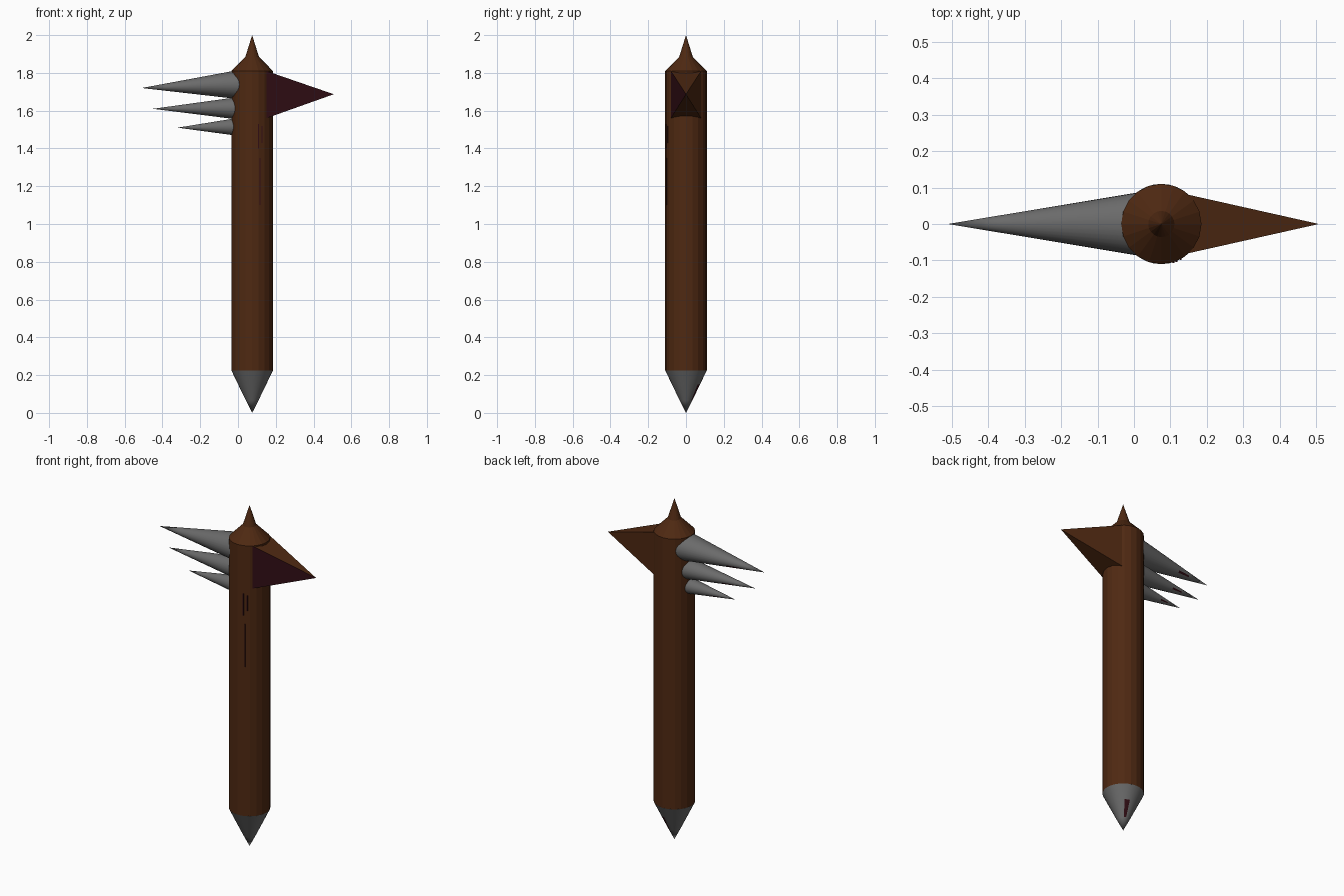
import bpy, bmesh, math
from mathutils import Vector

if "Cube" in bpy.data.objects:
    bpy.data.objects.remove(bpy.data.objects["Cube"])

CX = 0.075  # shaft axis

def material(name, rgb):
    m = bpy.data.materials.new(name)
    m.diffuse_color = (*rgb, 1)
    m.use_nodes = True
    m.node_tree.nodes["Principled BSDF"].inputs["Base Color"].default_value = m.diffuse_color
    return m

WOOD = material("dark_wood", (0.078, 0.022, 0.006))
STEEL = material("steel_grey", (0.145, 0.145, 0.145))
STAIN = material("dark_red_stain", (0.030, 0.004, 0.007))

def finish(name, bm, mats, stain=None, smooth=None):
    bmesh.ops.recalc_face_normals(bm, faces=bm.faces)
    bm.normal_update()
    if stain:
        for f in bm.faces:
            if stain(f.calc_center_median(), f.normal):
                f.material_index = 1
    me = bpy.data.meshes.new(name)
    bm.to_mesh(me)
    bm.free()
    ob = bpy.data.objects.new(name, me)
    bpy.context.collection.objects.link(ob)
    for m in mats:
        me.materials.append(m)
    if smooth:
        bpy.ops.object.select_all(action='DESELECT')
        ob.select_set(True)
        bpy.context.view_layer.objects.active = ob
        bpy.ops.object.shade_smooth_by_angle(angle=math.radians(smooth))
    return ob

def rings(profile, sides):
    """Surface through (centre, axis u, axis v) rings; zero axes make a point."""
    bm = bmesh.new()
    rows = []
    for c, u, v in profile:
        c, u, v = Vector(c), Vector(u), Vector(v)
        if u.length < 1e-6:
            rows.append([bm.verts.new(c)] * sides)
        else:
            rows.append([bm.verts.new(c + u * math.cos(a) + v * math.sin(a))
                         for a in (2 * math.pi * i / sides for i in range(sides))])
    for a, b in zip(rows, rows[1:]):
        for i in range(sides):
            j = (i + 1) % sides
            bm.faces.new(list(dict.fromkeys((a[i], a[j], b[j], b[i]))))
    for row in (rows[0], rows[-1]):
        if len(set(row)) > 2:
            bm.faces.new(row)
    return bm

def upright(points):
    return [((CX, 0, z), (r, 0, 0), (0, r, 0)) for r, z in points]

# Wooden shaft with flared, pointed top
finish("shaft", rings(upright([(0.11, 0.225), (0.11, 1.81), (0.036, 1.885), (0, 2.0)]), 20), [WOOD])

# Steel foot point with a small stain near the tip
finish("foot_point", rings(upright([(0, 0), (0.033, 0.065), (0.074, 0.15), (0.11, 0.225)]), 32),
       [STEEL, STAIN],
       lambda c, n: 0.07 < c.z < 0.15 and n.y > 0.75 and 0.2 < n.x < 0.45, 40)

# Three steel claws on the left: tip x, tip z, base z, half width, half height
claws = [("upper_claw", -0.51, 1.72, 1.740, 0.093, 0.084),
         ("middle_claw", -0.45, 1.61, 1.613, 0.070, 0.066),
         ("lower_claw", -0.32, 1.51, 1.515, 0.056, 0.055)]
for name, tx, tz, bz, ry, rz in claws:
    prof = []
    for t in (0, 0.60, 0.74, 1):
        k = 1 - t
        prof.append(((0.05 + (tx - 0.05) * t, 0, bz + (tz - bz) * t), (0, ry * k, 0), (0, 0, rz * k)))
    lo, hi = tx * 0.74, tx * 0.5
    finish(name, rings(prof, 32), [STEEL, STAIN],
           lambda c, n: lo < c.x < hi and n.y > 0.6 and -0.75 < n.z < -0.35, 40)

# Four-sided wooden spike on the right, front face stained
bm = bmesh.new()
base = [bm.verts.new((0.15, y, z)) for y, z in ((-0.08, 1.56), (0.08, 1.56), (0.08, 1.81), (-0.08, 1.81))]
tip = bm.verts.new((0.507, 0, 1.687))
bm.faces.new(base)
for i in range(4):
    bm.faces.new((base[i], base[(i + 1) % 4], tip))
finish("side_spike", bm, [WOOD, STAIN], lambda c, n: n.y < -0.5)

# Thin drips running down the shaft front
for i, (x, z0, z1) in enumerate([(0.108, 1.40, 1.53), (0.117, 1.10, 1.35), (0.128, 1.43, 1.52)]):
    bm = bmesh.new()
    bmesh.ops.create_cube(bm, size=1)
    y = -math.sqrt(0.11 ** 2 - (x - CX) ** 2)
    for v in bm.verts:
        v.co = Vector((x + v.co.x * 0.005, y + v.co.y * 0.004, (z0 + z1) / 2 + v.co.z * (z1 - z0)))
    finish(f"drip_{i + 1}", bm, [STAIN])
